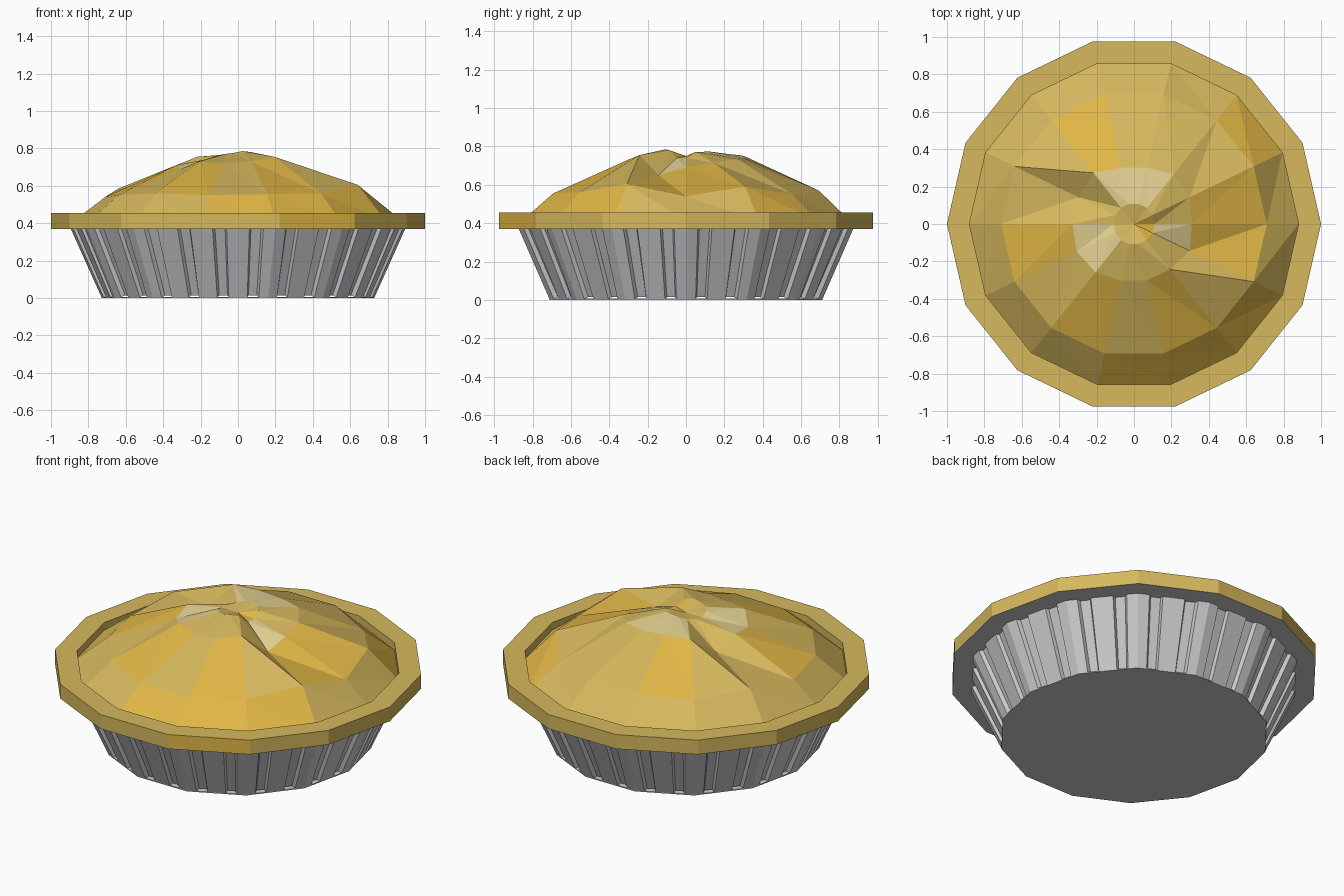
import bpy, bmesh, math

if "Cube" in bpy.data.objects:
    bpy.data.objects.remove(bpy.data.objects["Cube"])

N = 14


def material(name, rgb):
    m = bpy.data.materials.new(name)
    m.diffuse_color = (*rgb, 1)
    m.use_nodes = True
    m.node_tree.nodes["Principled BSDF"].inputs["Base Color"].default_value = m.diffuse_color
    return m


TAN = material("baked crust", (0.67, 0.48, 0.11))
GOLD = material("golden crust", (0.75, 0.47, 0.06))
PALE = material("pale crust", (0.78, 0.65, 0.29))
GREY = material("tin grey", (0.60, 0.60, 0.62))


def ring(bm, radii, heights, angles):
    return [bm.verts.new((r * math.cos(a), r * math.sin(a), z))
            for r, z, a in zip(radii, heights, angles)]


def bridge(bm, a, b, mats=None, split=False):
    # join two rings; split cuts each quad from outer i+1 to inner i
    n = len(a)
    for i in range(n):
        j = (i + 1) % n
        quads = [(a[i], a[j], b[i]), (a[j], b[j], b[i])] if split else \
                [(a[i], a[j], b[j], b[i])]
        for q in quads:
            f = bm.faces.new(q)
            if mats:
                f.material_index = mats(i)


def finish(bm, name, mats):
    bm.normal_update()
    me = bpy.data.meshes.new(name)
    bm.to_mesh(me)
    bm.free()
    for m in mats:
        me.materials.append(m)
    ob = bpy.data.objects.new(name, me)
    bpy.context.collection.objects.link(ob)


ANG = [2 * math.pi * k / N for k in range(N)]

# crust rim: square section band, grey on its underside
bm = bmesh.new()
section = [(1, .37), (1, .455), (.88, .455), (.88, .40), (.84, .37)]
rings = [ring(bm, [r] * N, [z] * N, ANG) for r, z in section]
for s in range(5):
    bridge(bm, rings[s], rings[(s + 1) % 5],
           lambda i, s=s: 2 if s == 4 else (1 if s == 0 and i == 11 else 0))
finish(bm, "crust_rim", [TAN, GOLD, GREY])

# crumpled crust lid: rings with uneven heights
bm = bmesh.new()
mid_z = [.54, .59, .55, .57, .57, .56, .585, .54, .55, .56, .55, .555, .56, .605]
in_r = [.31, .33, .34, .31, .31, .35, .33, .33, .34, .33, .31, .31, .31, .33]
in_z = [.69, .715, .735, .74, .75, .755, .65, .71, .69, .73, .72, .73, .755, .65]
top_z = [.74, .77, .77, .775, .77, .76, .755, .75, .765, .77, .775, .785, .78, .74]
edge = ring(bm, [.88] * N, [.41] * N, ANG)
mid = ring(bm, [.71] * N, mid_z, ANG)
inner = ring(bm, in_r, in_z, ANG)
crown = ring(bm, [.11] * N, top_z, ANG)
bridge(bm, edge, mid, lambda i: 1 if i in (1, 10, 11, 12) else 0, True)
bridge(bm, mid, inner, lambda i: 1 if i in (0, 4, 7, 9, 11, 13) else 0, True)
bridge(bm, inner, crown, lambda i: 2 if i in (2, 3, 4, 7, 8, 13) else 0, True)
centre = bm.verts.new((0, 0, .75))
for i in range(N):
    f = bm.faces.new((crown[i], crown[(i + 1) % N], centre))
    f.material_index = 1 if i in (0, 12, 13) else 0
finish(bm, "crust_lid", [TAN, GOLD, PALE])

# fluted tin wall: 28 raised ribs with narrow recesses between
bm = bmesh.new()
RIBS = 28
step = 2 * math.pi / RIBS
angles, depth = [], []
for k in range(RIBS):
    for off, d in ((-.31, 0), (0, 0), (.31, 0), (.36, .02), (.64, .02)):
        angles.append((k + off) * step)
        depth.append(d)


def polygon_scale(a):
    # follow the flat sides of the 14-sided base
    half = math.pi / N
    return math.cos(half) / math.cos(a % (2 * half) - half)


low = ring(bm, [.73 * polygon_scale(a) - d for a, d in zip(angles, depth)],
           [.014 if d else .004 for d in depth], angles)
high = ring(bm, [.895 * polygon_scale(a) - d for a, d in zip(angles, depth)],
            [.372] * len(angles), angles)
bridge(bm, low, high)
# flat base with ledges under the recesses
b0 = ring(bm, [.73] * N, [0] * N, ANG)
b1 = ring(bm, [.73] * N, [.006] * N, ANG)
bridge(bm, b0, b1)
bm.faces.new(b0[::-1])
bm.faces.new(b1)
finish(bm, "fluted_tin", [GREY])
